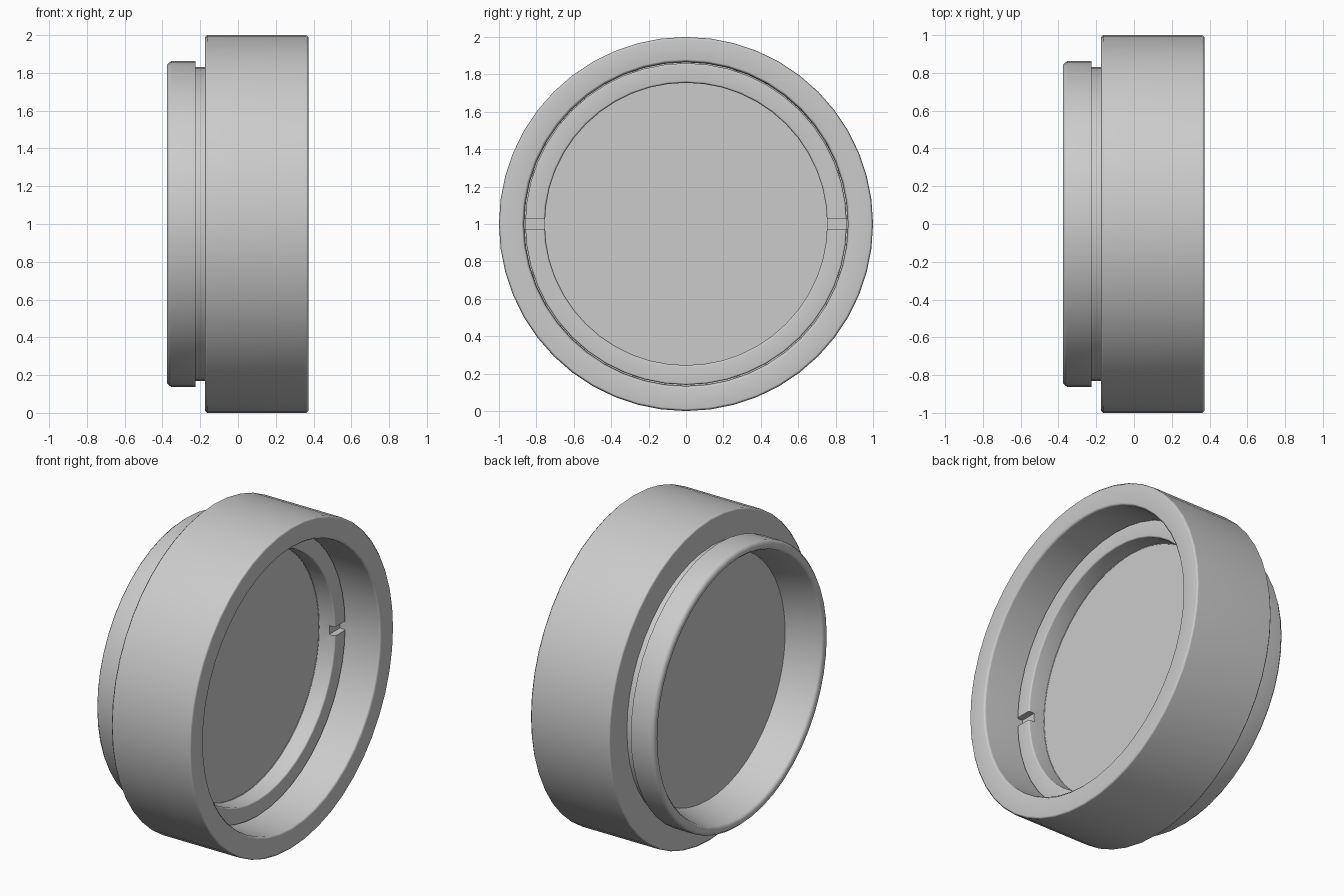
import bpy, bmesh
from math import cos, sin, tau, radians

if "Cube" in bpy.data.objects:
    bpy.data.objects.remove(bpy.data.objects["Cube"])

SEGMENTS = 48


def lathe(name, profile, solid=False):
    """Revolve (x, radius) points about the x axis at z = 1."""
    bm = bmesh.new()
    rings = []
    for x, r in profile:
        rings.append([bm.verts.new((x, r * cos(tau * i / SEGMENTS),
                                    1 + r * sin(tau * i / SEGMENTS)))
                      for i in range(SEGMENTS)])
    pairs = list(zip(rings, rings[1:]))
    if solid:
        bm.faces.new(rings[0])
        bm.faces.new(rings[-1])
    else:
        pairs.append((rings[-1], rings[0]))
    for a, b in pairs:
        for i in range(SEGMENTS):
            j = (i + 1) % SEGMENTS
            bm.faces.new((a[i], a[j], b[j], b[i]))
    bmesh.ops.recalc_face_normals(bm, faces=bm.faces)
    mesh = bpy.data.meshes.new(name)
    bm.to_mesh(mesh)
    bm.free()
    obj = bpy.data.objects.new(name, mesh)
    bpy.context.collection.objects.link(obj)
    return obj


def activate(obj):
    bpy.ops.object.select_all(action='DESELECT')
    obj.select_set(True)
    bpy.context.view_layer.objects.active = obj


def smooth(obj):
    activate(obj)
    bpy.ops.object.shade_smooth_by_angle(angle=radians(50))
    # Keep the large faces evenly shaded between the small chamfers
    weighted = obj.modifiers.new("weighted", 'WEIGHTED_NORMAL')
    weighted.keep_sharp = True


# Outer housing: wide barrel, narrow groove and rear mounting rim
housing = lathe("housing", [
    (0.373, 0.988), (0.361, 1.0), (-0.163, 1.0), (-0.175, 0.988),
    (-0.175, 0.83), (-0.225, 0.83), (-0.225, 0.862), (-0.355, 0.862),
    (-0.375, 0.845), (-0.375, 0.818), (-0.36, 0.804), (-0.155, 0.752),
    (0.03, 0.752), (0.03, 0.864), (0.358, 0.866), (0.373, 0.88)])

# Flat glass disc, seated flush in the housing
glass = lathe("glass", [(-0.155, 0.754), (0.028, 0.754)], solid=True)

# Retaining ring holding the glass, with two spanner slots
ring = lathe("retaining_ring", [
    (0.028, 0.755), (0.13, 0.755), (0.14, 0.765),
    (0.14, 0.852), (0.132, 0.86), (0.028, 0.86)])

bpy.ops.mesh.primitive_cube_add(size=1, location=(0.15, 0, 1))
cutter = bpy.context.object
cutter.name = "slot_cutter"
cutter.scale = (0.10, 2, 0.055)
cutter.hide_render = True

activate(ring)
cut = ring.modifiers.new("slots", 'BOOLEAN')
cut.operation = 'DIFFERENCE'
cut.solver = 'EXACT'
cut.object = cutter
bpy.ops.object.modifier_apply(modifier=cut.name)
bpy.data.objects.remove(cutter)

for part in (housing, glass, ring):
    smooth(part)
